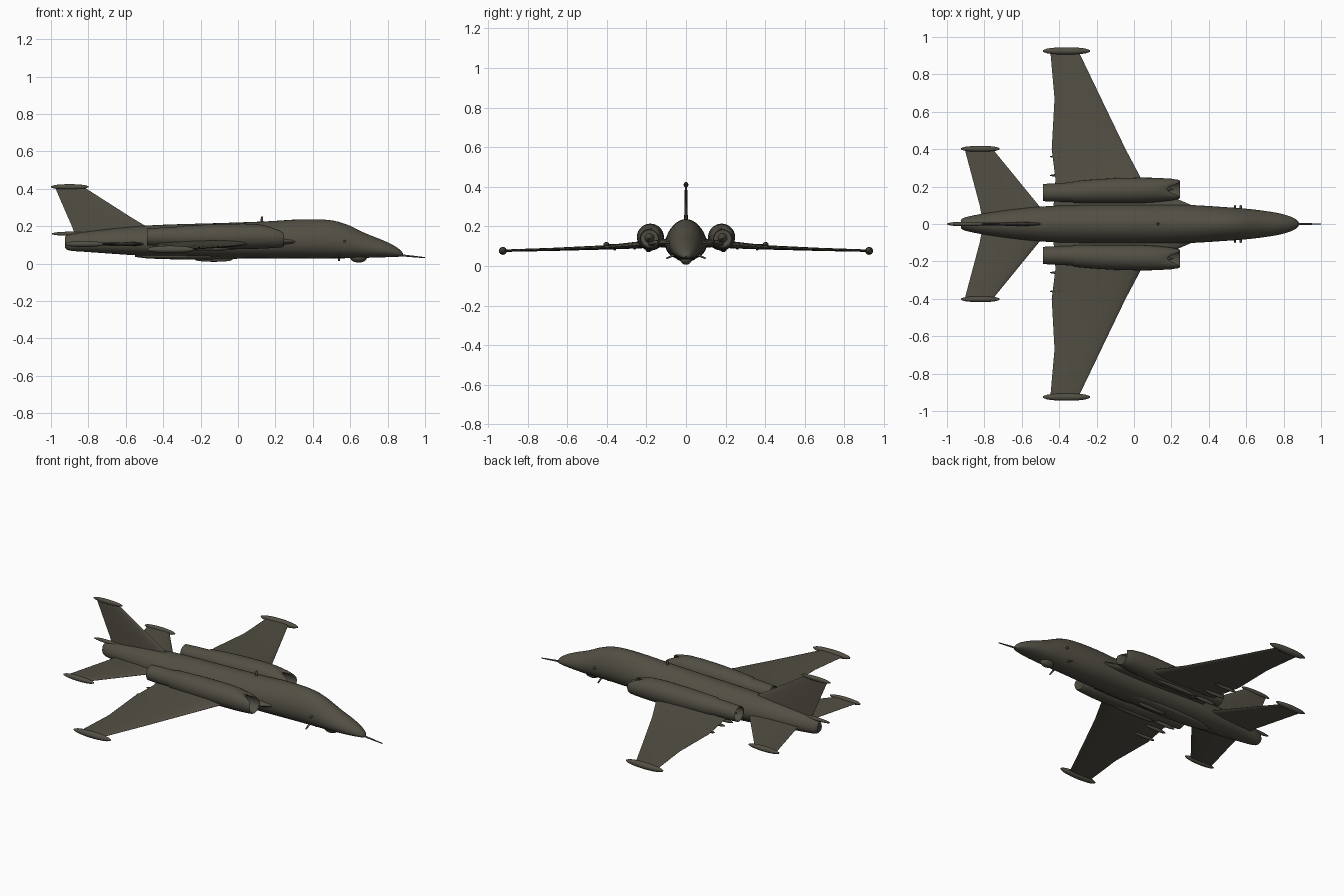
import bpy, bmesh, math
from mathutils import Vector

olive = bpy.data.materials.new("dark_olive")
olive.diffuse_color = (0.085, 0.077, 0.057, 1)


def loft(name, rings, angle=40):
    """Skin a list of equal-length point rings, with capped ends."""
    bm = bmesh.new()
    vs = [[bm.verts.new(p) for p in r] for r in rings]
    n = len(vs[0])
    for a, b in zip(vs, vs[1:]):
        for i in range(n):
            j = (i + 1) % n
            bm.faces.new((a[i], a[j], b[j], b[i]))
    bm.faces.new(vs[0])
    bm.faces.new(vs[-1])
    bmesh.ops.recalc_face_normals(bm, faces=bm.faces)
    me = bpy.data.meshes.new(name)
    bm.to_mesh(me)
    bm.free()
    me.materials.append(olive)
    ob = bpy.data.objects.new(name, me)
    bpy.context.collection.objects.link(ob)
    bpy.ops.object.select_all(action='DESELECT')
    ob.select_set(True)
    bpy.context.view_layer.objects.active = ob
    bpy.ops.object.shade_smooth_by_angle(angle=math.radians(angle))
    return ob


def ring(x, y, z, ry, rz, n=28, egg=0.0, notch=0.0):
    """Cross-section facing along x; egg narrows the top, notch pulls the top back."""
    out = []
    for i in range(n):
        a = 2 * math.pi * i / n
        s, c = math.sin(a), math.cos(a)
        out.append((x - notch * max(0, s) ** 5, y + ry * c * (1 - egg * s), z + rz * s))
    return out


def smooth(keys, steps=4):
    """Catmull-Rom interpolation of station tuples."""
    out = []
    for i in range(len(keys) - 1):
        p0, p1, p2, p3 = (Vector(keys[min(max(i + k, 0), len(keys) - 1)]) for k in (-1, 0, 1, 2))
        for s in range(steps):
            t = s / steps
            out.append(0.5 * (2 * p1 + (p2 - p0) * t + (2 * p0 - 5 * p1 + 4 * p2 - p3) * t * t
                              + (3 * p1 - p0 - 3 * p2 + p3) * t ** 3))
    return out + [Vector(keys[-1])]


def pod(name, x0, x1, y, z, ry, rz):
    """Slim streamlined body along x."""
    rings = []
    for i in range(13):
        t = 0.01 + 0.98 * i / 12
        k = (4 * t * (1 - t)) ** 0.45
        rings.append(ring(x0 + (x1 - x0) * i / 12, y, z, ry * k, rz * k, 16))
    return loft(name, rings, 60)


def rod(name, p, q, r0, r1):
    """Tapered round bar between two points."""
    p, q = Vector(p), Vector(q)
    d = (q - p).normalized()
    u = d.orthogonal().normalized()
    v = d.cross(u)
    circle = [(math.cos(k * math.pi / 5), math.sin(k * math.pi / 5)) for k in range(10)]
    return loft(name, [[o + (u * c + v * s) * r for c, s in circle] for o, r in ((p, r0), (q, r1))])


def surface(name, sections, upright=False):
    """Aerofoil surface; section = span, leading x, trailing x, height, thickness."""
    us = [0, 0.02, 0.08, 0.2, 0.4, 0.65, 0.85, 1]
    half = [0.0, 0.2, 0.36, 0.48, 0.5, 0.36, 0.18, 0.03]
    loop = list(zip(us, half)) + [(u, -h) for u, h in list(zip(us, half))[:0:-1]]
    rings = []
    for span, xl, xt, off, t in sections:
        pts = [(xl + (xt - xl) * u, h * t) for u, h in loop]
        rings.append([(x, off + h, span) if upright else (x, span, off + h) for x, h in pts])
    return loft(name, rings, 50)


# fuselage: x, half width, bottom, top
body = [(-0.925, 0.022, 0.085, 0.145), (-0.90, 0.036, 0.07, 0.157), (-0.8, 0.056, 0.062, 0.172),
        (-0.6, 0.083, 0.048, 0.195), (-0.4, 0.098, 0.037, 0.208), (-0.1, 0.104, 0.03, 0.217),
        (0.15, 0.104, 0.028, 0.226), (0.32, 0.1, 0.028, 0.236), (0.48, 0.09, 0.028, 0.234),
        (0.58, 0.083, 0.029, 0.21), (0.68, 0.072, 0.031, 0.163), (0.78, 0.056, 0.034, 0.123),
        (0.84, 0.038, 0.036, 0.093), (0.87, 0.022, 0.038, 0.07), (0.882, 0.006, 0.042, 0.054)]
loft("fuselage", [ring(x, 0, (b + t) / 2, w, (t - b) / 2, 32, 0.14) for x, w, b, t in smooth(body)])

# probes, fin and small details on the centreline
rod("nose_probe", (0.86, 0, 0.046), (1.0, 0, 0.032), 0.006, 0.003)
pod("tail_probe", -0.995, -0.8, 0, 0.16, 0.011, 0.011)
surface("tail_fin", [(0.14, -0.40, -0.865, 0, 0.022), (0.205, -0.50, -0.89, 0, 0.02),
                     (0.25, -0.575, -0.91, 0, 0.018), (0.40, -0.81, -0.975, 0, 0.012),
                     (0.42, -0.83, -0.985, 0, 0.01)], True)
pod("fin_cap", -1.0, -0.80, 0, 0.411, 0.012, 0.014)
pod("chin_sensor", 0.60, 0.69, 0, 0.036, 0.03, 0.03)
pod("belly_fairing", -0.55, 0.1, 0, 0.04, 0.05, 0.018)
pod("belly_blade", -0.23, -0.03, 0, 0.022, 0.012, 0.012)
rod("spine_antenna", (0.128, 0, 0.21), (0.128, 0, 0.252), 0.008, 0.006)

for side, s in (("left", 1), ("right", -1)):
    # main wing with root extension
    surface(side + "_wing", [(s * y, a, b, z, t) for y, a, b, z, t in (
        (0.05, 0.38, -0.43, 0.118, 0.045), (0.10, 0.31, -0.43, 0.117, 0.042),
        (0.16, 0.17, -0.425, 0.113, 0.04), (0.24, 0.04, -0.42, 0.106, 0.035),
        (0.40, -0.045, -0.44, 0.094, 0.022), (0.67, -0.175, -0.425, 0.084, 0.016),
        (0.92, -0.295, -0.447, 0.077, 0.012))])
    pod(side + "_wingtip_pod", -0.487, -0.235, s * 0.925, 0.076, 0.02, 0.02)

    # tailplane
    surface(side + "_tailplane", [(s * y, a, b, 0.105, t) for y, a, b, t in (
        (0.02, -0.44, -0.81, 0.026), (0.10, -0.51, -0.825, 0.022), (0.40, -0.755, -0.905, 0.01))])
    pod(side + "_tailplane_pod", -0.925, -0.718, s * 0.402, 0.105, 0.016, 0.016)

    # engine nacelle: x, y, z, radius, inlet notch
    nacelle = [(-0.40, 0.168, 0.143, 0.015, 0), (-0.41, 0.168, 0.143, 0.04, 0),
               (-0.485, 0.168, 0.143, 0.043, 0), (-0.487, 0.168, 0.143, 0.046, 0),
               (-0.40, 0.169, 0.143, 0.05, 0), (-0.33, 0.170, 0.143, 0.052, 0),
               (-0.318, 0.171, 0.143, 0.058, 0), (-0.22, 0.175, 0.144, 0.063, 0),
               (-0.1, 0.178, 0.145, 0.067, 0), (0.03, 0.180, 0.146, 0.068, 0),
               (0.12, 0.182, 0.145, 0.065, 0), (0.2, 0.184, 0.142, 0.058, 0.04),
               (0.238, 0.185, 0.139, 0.051, 0.06), (0.245, 0.185, 0.138, 0.047, 0.065),
               (0.238, 0.185, 0.138, 0.043, 0.062), (0.12, 0.184, 0.141, 0.044, 0),
               (0.115, 0.184, 0.141, 0.01, 0)]
    loft(side + "_engine", [ring(x, s * y, z, r, r, 28, 0, k) for x, y, z, r, k in nacelle])
    rod(side + "_inlet_cone", (0.11, s * 0.184, 0.141), (0.21, s * 0.185, 0.139), 0.026, 0.002)
    rod(side + "_exhaust_cone", (-0.40, s * 0.168, 0.143), (-0.47, s * 0.168, 0.143), 0.022, 0.004)

    # fairings under the wing and engine
    for i, (y, z) in enumerate(((0.18, 0.085), (0.26, 0.094), (0.36, 0.09))):
        pod(f"{side}_flap_fairing_{i + 1}", -0.45, -0.30, s * y, z, 0.008, 0.012)
    pod(side + "_under_engine_fairing", -0.30, 0.0, s * 0.19, 0.082, 0.014, 0.012)

    # sensor vanes beside the cockpit and belly
    rod(side + "_nose_vane", (0.57, s * 0.06, 0.12), (0.57, s * 0.1, 0.118), 0.009, 0.006)
    rod(side + "_belly_vane", (0.54, s * 0.05, 0.06), (0.54, s * 0.1, 0.018 + 0.02), 0.007, 0.004)
rod("belly_antenna", (0.54, 0, 0.04), (0.54, 0, 0.014), 0.006, 0.004)
